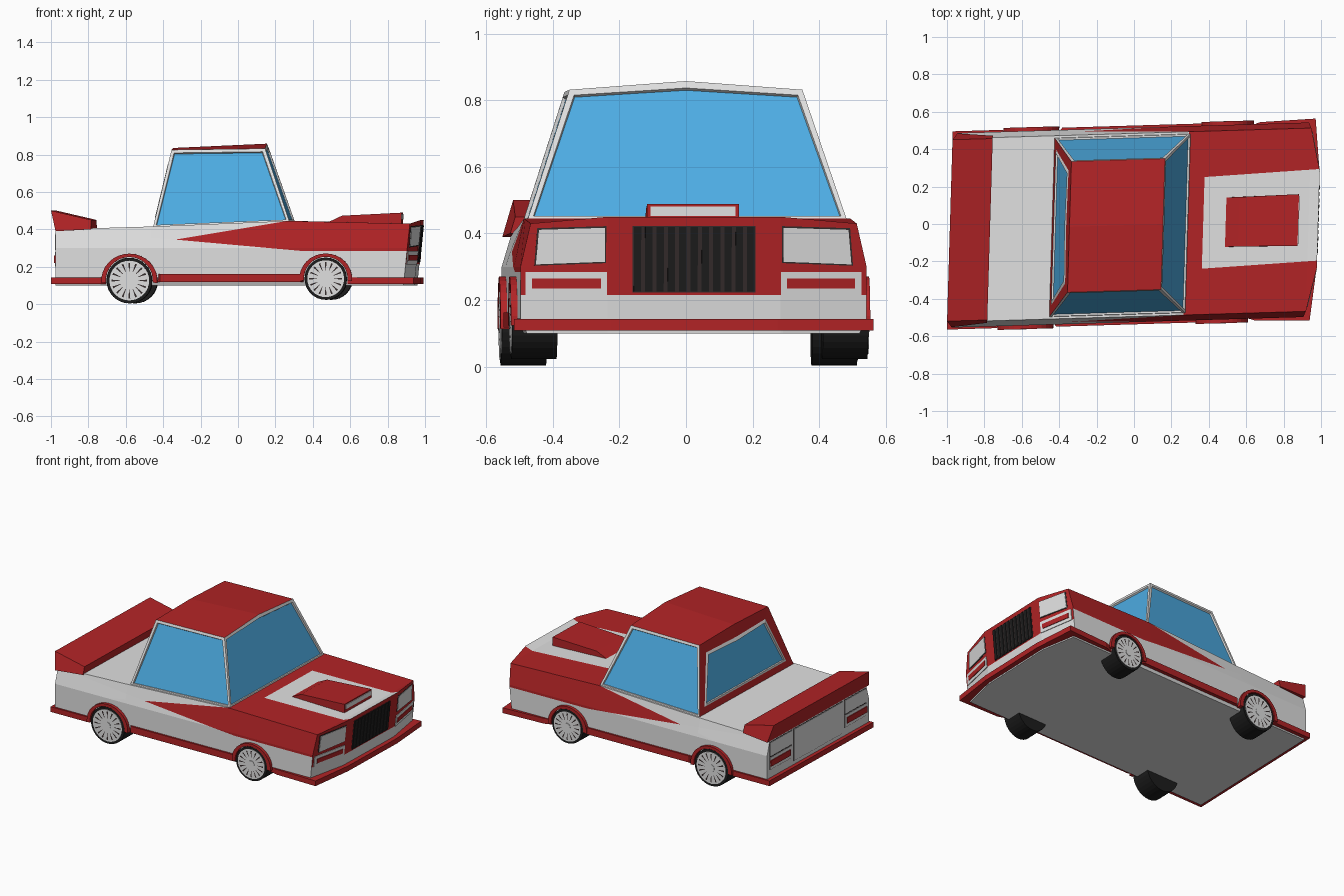
import bpy, bmesh, math
from mathutils import Matrix, Vector

if "Cube" in bpy.data.objects:
    bpy.data.objects.remove(bpy.data.objects["Cube"])


def material(name, col):
    m = bpy.data.materials.new(name)
    m.use_nodes = True
    m.diffuse_color = (*col, 1)
    b = next(n for n in m.node_tree.nodes if n.type == 'BSDF_PRINCIPLED')
    b.inputs["Base Color"].default_value = (*col, 1)
    return m


RED = material("red paint", (0.445, 0.017, 0.019))
WHITE = material("white paint", (0.75, 0.75, 0.75))
GLASS = material("blue glass", (0.075, 0.42, 0.78))
BLACK = material("black rubber", (0.012, 0.012, 0.012))
DARK = material("dark trim", (0.035, 0.025, 0.025))

# The whole car is slightly skewed in plan
K = 0.03
SKEW = Matrix(((1, K, 0, 0), (K, 1, 0, -0.005), (0, 0, 1, 0), (0, 0, 0, 1)))


def finish(name, bm, *mats, recalc=True):
    if recalc:
        bmesh.ops.recalc_face_normals(bm, faces=bm.faces)
    bm.transform(SKEW)
    me = bpy.data.meshes.new(name)
    bm.to_mesh(me)
    bm.free()
    for m in mats:
        me.materials.append(m)
    ob = bpy.data.objects.new(name, me)
    bpy.context.collection.objects.link(ob)
    return ob


def loft(name, a, b, mat):
    """Solid between two matching outlines."""
    bm = bmesh.new()
    va, vb = [bm.verts.new(p) for p in a], [bm.verts.new(p) for p in b]
    n = len(a)
    bm.faces.new(va)
    bm.faces.new(vb[::-1])
    for i in range(n):
        bm.faces.new((va[i], vb[i], vb[(i + 1) % n], va[(i + 1) % n]))
    return finish(name, bm, mat)


# ---- Body: stacked plan outlines, then cut along the paint lines
def body_w(z):
    return 0.52 if z <= 0.3 else 0.52 - 0.03 * min(1, (z - 0.3) / 0.13)


def front_x(y, z):
    t = max(0, abs(y) - 0.26) / (body_w(z) - 0.26)
    return 0.985 - 0.05 * t - 0.1 * (0.445 - z)


STATIONS = [-0.96, -0.45, 0.28]
TOP_Z = [0.40, 0.415, 0.445, 0.43, 0.45]


def outline(z, w, top=False):
    zs = TOP_Z if top else [z] * 5
    half = [(x, w, zs[i]) for i, x in enumerate(STATIONS)]
    half.append((front_x(body_w(zs[3]), zs[3]), w, zs[3]))
    half.append((front_x(0.26, zs[4]), 0.26, zs[4]))
    return half + [(x, -y, q) for x, y, q in reversed(half)]


bm = bmesh.new()
rings = [[bm.verts.new(p) for p in outline(z, w, z > 0.4)]
         for z, w in ((0.10, 0.50), (0.145, 0.52), (0.215, 0.52), (0.30, 0.52), (0.43, 0.49))]
for lo, hi in zip(rings, rings[1:]):
    for i in range(10):
        j = (i + 1) % 10
        bm.faces.new((lo[i], lo[j], hi[j], hi[i]))
for ring in (rings[0], rings[-1]):
    for i in range(4):
        bm.faces.new((ring[i], ring[i + 1], ring[8 - i], ring[9 - i]))
bmesh.ops.recalc_face_normals(bm, faces=bm.faces)

TIP, KNEE, HOOD = (-0.32, 0.345), (0.35, 0.285), (0.28, 0.445)


def line_z(p, q, x):
    return p[1] + (q[1] - p[1]) * (x - p[0]) / (q[0] - p[0])


def cut(co, no):
    bmesh.ops.bisect_plane(bm, geom=bm.verts[:] + bm.edges[:] + bm.faces[:],
                           plane_co=co, plane_no=no)


for p, q in ((TIP, KNEE), (TIP, HOOD)):
    cut((p[0], 0, p[1]), (-(q[1] - p[1]), 0, q[0] - p[0]))
cut((0, 0, KNEE[1]), (0, 0, 1))
cut((0.37, 0, 0), (1, 0, 0))
for s in (-1, 1):
    cut((0.37, s * 0.245, 0), (-0.04 * s, s, 0))
for f in bm.faces:
    c, n = f.calc_center_median(), f.normal
    if n.z > 0.5:
        red = c.x > 0.28 and not (c.x > 0.37 and abs(c.y) < 0.245 + 0.04 * (c.x - 0.37))
    elif n.x > 0.5:
        red = c.z > 0.215
    elif abs(n.y) > 0.5:
        low = max(KNEE[1], line_z(TIP, KNEE, c.x))
        red = c.x > TIP[0] and low < c.z < line_z(TIP, HOOD, c.x)
    else:
        red = False
    f.material_index = 0 if red else 1
finish("body", bm, RED, WHITE)

# ---- Cabin: tapered shell with inset windows
bm = bmesh.new()
V = lambda *p: bm.verts.new(p)
base = [V(-0.44, 0.48, 0.41), V(0.29, 0.48, 0.44), V(0.29, -0.48, 0.44), V(-0.44, -0.48, 0.41)]
roof = [V(-0.345, 0.35, 0.825), V(0.155, 0.35, 0.832), V(0.155, 0, 0.858),
        V(0.155, -0.35, 0.832), V(-0.345, -0.35, 0.825), V(-0.345, 0, 0.835)]
left = bm.faces.new((base[0], base[1], roof[1], roof[0]))
shield = bm.faces.new((base[1], base[2], roof[3], roof[2], roof[1]))
right = bm.faces.new((base[2], base[3], roof[4], roof[3]))
back = bm.faces.new((base[3], base[0], roof[0], roof[5], roof[4]))
tops = [bm.faces.new((roof[0], roof[1], roof[2], roof[5])),
        bm.faces.new((roof[5], roof[2], roof[3], roof[4]))]
bm.faces.new(base)
bmesh.ops.recalc_face_normals(bm, faces=bm.faces)
for f in bm.faces:
    f.material_index = 1
for f in tops + [back]:
    f.material_index = 0


def inset(face, t, d, rim):
    res = bmesh.ops.inset_region(bm, faces=[face], thickness=t, depth=d)
    for f in res["faces"]:
        f.material_index = rim


inset(back, 0.08, 0, 0)
inset(back, 0.02, 0.004, 1)
for f in (left, right, shield, back):
    inset(f, 0.022 if f is not back else 0.004, 0, 1)
    inset(f, 0.004, -0.010, 1)
    f.material_index = 2
finish("cabin", bm, RED, WHITE, GLASS)


# ---- Plates lying on the nose or the tail
def plate(name, yz, mat, lift, surf=front_x, out=1):
    a = [(surf(y, z) - out * 0.004, y, z) for y, z in yz]
    b = [(surf(y, z) + out * lift, y, z) for y, z in yz]
    return loft(name, a, b, mat)


def rect(y0, y1, z0, z1):
    return [(y0, z0), (y1, z0), (y1, z1), (y0, z1)]


def tail_x(y, z):
    return -0.96


plate("grille_backing", rect(-0.185, 0.185, 0.222, 0.422), DARK, 0.002)
for i in range(11):
    y = -0.17 + 0.034 * i
    plate("grille_bar", rect(y - 0.011, y + 0.011, 0.225, 0.42), BLACK, 0.006)
for s, side in ((1, "left"), (-1, "right")):
    m = lambda pts: [(s * y, z) for y, z in pts]
    plate(side + "_headlight_trim", m([(0.264, 0.311), (0.479, 0.303), (0.470, 0.416), (0.264, 0.422)]), DARK, 0.002)
    plate(side + "_headlight", m([(0.268, 0.315), (0.474, 0.307), (0.465, 0.411), (0.268, 0.417)]), WHITE, 0.005)
    plate(side + "_lamp_frame", m(rect(0.262, 0.505, 0.213, 0.285)), WHITE, 0.004)
    plate(side + "_lamp", m(rect(0.28, 0.485, 0.234, 0.264)), RED, 0.008)
    for nm, r in (("tail_panel", (0.27, 0.49, 0.29, 0.38)), ("tail_lamp_frame", (0.27, 0.49, 0.20, 0.28))):
        y0, y1, z0, z1 = r
        plate(side + "_" + nm + "_trim", m(rect(y0 - .004, y1 + .004, z0 - .004, z1 + .004)), DARK, 0.001, tail_x, -1)
        plate(side + "_" + nm, m(rect(*r)), WHITE, 0.004, tail_x, -1)
    plate(side + "_tail_lamp", m(rect(0.29, 0.49, 0.22, 0.26)), RED, 0.009, tail_x, -1)
plate("tail_centre_trim", rect(-0.249, 0.249, 0.166, 0.384), DARK, 0.001, tail_x, -1)
plate("tail_centre_panel", rect(-0.245, 0.245, 0.17, 0.38), WHITE, 0.004, tail_x, -1)

# ---- Spoiler and hood scoop
spoiler = lambda s: [(-0.985, s * 0.485, 0.50), (-0.77, s * 0.485, 0.45),
                     (-0.77, s * 0.50, 0.40), (-0.96, s * 0.518, 0.39)]
loft("spoiler", spoiler(1), spoiler(-1), RED)
scoop = lambda s: [(0.49, s * 0.132, 0.44), (0.56, s * 0.132, 0.473),
                   (0.878, s * 0.138, 0.489), (0.878, s * 0.138, 0.43)]
loft("hood_scoop", scoop(1), scoop(-1), RED)
plate("scoop_mouth", rect(-0.128, 0.128, 0.452, 0.481), WHITE, 0.004, lambda y, z: 0.878)


# ---- Lower lips and sills
def slab(name, pts, z0, z1):
    loft(name, [(x, y, z0) for x, y in pts], [(x, y, z1) for x, y in pts], RED)


def both(half):
    return half + [(x, -y) for x, y in reversed(half)]


slab("front_lip", both([(0.60, 0.51), (0.66, 0.53), (0.955, 0.54), (0.985, 0.25), (0.965, 0.001)][:4]), 0.108, 0.143)
slab("rear_lip", both([(-0.985, 0.53), (-0.72, 0.53), (-0.69, 0.51)]), 0.108, 0.143)
for s in (1, -1):
    slab("sill", [(-0.43, s * 0.49), (-0.40, s * 0.532), (0.35, s * 0.532), (0.38, s * 0.49)], 0.118, 0.162)


# ---- Wheels and arches
def disc(name, x, y, z, r, depth, mat, seg=32):
    b = bmesh.new()
    bmesh.ops.create_cone(b, cap_ends=True, segments=seg, radius1=r, radius2=r, depth=depth,
                          matrix=Matrix.Translation((x, y, z)) @ Matrix.Rotation(math.pi / 2, 4, 'X'))
    return finish(name, b, mat)


for axle, x, z, r in (("rear", -0.565, 0.126, 0.122), ("front", 0.485, 0.136, 0.113)):
    for s in (1, -1):
        disc(axle + "_tire", x, s * 0.467, z, r, 0.136, BLACK)
        disc(axle + "_rim", x, s * 0.53, z, r * 0.87, 0.016, WHITE)
        disc(axle + "_hub", x, s * 0.535, z, r * 0.2, 0.012, WHITE, 12)
        # gaps between the spokes, all in one mesh
        b = bmesh.new()
        for i in range(16):
            a = 2 * math.pi * i / 16
            pts = [(r * 0.4, -0.02), (r * 0.78, -0.055), (r * 0.78, 0.055), (r * 0.4, 0.02)]
            b.faces.new([b.verts.new((x + q * math.cos(a + t), s * 0.539, z + q * math.sin(a + t)))
                         for q, t in pts])
        bmesh.ops.solidify(b, geom=b.faces[:], thickness=0.001)
        finish(axle + "_spoke_gaps", b, DARK)
        # arch ring over the wheel
        ang = [math.radians(-5 + 190 * i / 16) for i in range(17)]
        ring = [(x + (r + 0.028) * math.cos(a), z + (r + 0.022) * math.sin(a)) for a in ang]
        ring += [(x + (r + 0.004) * math.cos(a), z + (r + 0.004) * math.sin(a)) for a in reversed(ang)]
        loft(axle + "_arch", [(p, s * 0.50, q) for p, q in ring], [(p, s * 0.54, q) for p, q in ring], RED)
